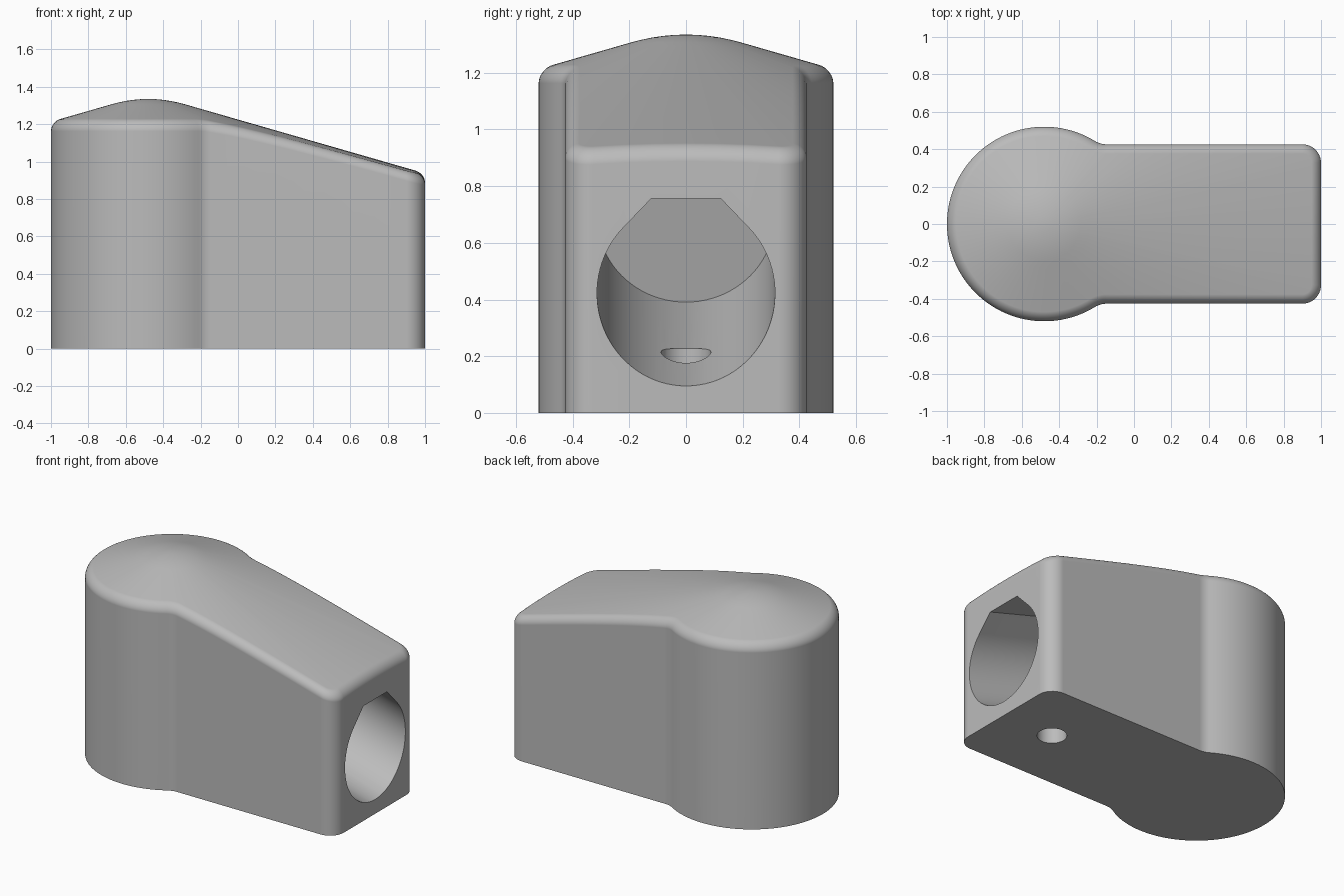
import bpy, bmesh, math

if "Cube" in bpy.data.objects:
    bpy.data.objects.remove(bpy.data.objects["Cube"])

CX, R_HEAD = -0.48, 0.52        # round head centre and radius
HALF_W, R_CORNER = 0.426, 0.1   # arm half width, corner radius
R_NECK, R_TOP = 0.12, 0.05      # neck blend, top edge rounding
SLOPE, R_TIP = 0.2876, 0.195    # conical roof slope, tip rounding
TILT = math.atan(SLOPE)


def roof(x, y):
    r = math.hypot(x - CX, y)
    if r < R_TIP:
        return 1.363 - SLOPE * (R_TIP / 2 + r * r / (2 * R_TIP))
    return 1.363 - SLOPE * r


def outline():
    """Keyhole outline as (x, y, normal angle), counter-clockwise."""
    cy = HALF_W + R_NECK
    dx = math.sqrt((R_HEAD + R_NECK) ** 2 - cy ** 2)
    phi, nx = math.atan2(cy, dx), CX + dx
    half = [(1, 0, 0), (1, 0.11, 0), (1, 0.22, 0)]
    for i in range(13):                                   # arm corner
        a = math.pi / 2 * i / 12
        half.append((1 - R_CORNER + R_CORNER * math.cos(a),
                     HALF_W - R_CORNER + R_CORNER * math.sin(a), a))
    for i in range(1, 12):                                # arm side
        half.append((1 - R_CORNER + (nx - 1 + R_CORNER) * i / 12, HALF_W, math.pi / 2))
    for i in range(9):                                    # neck blend
        a = math.pi / 2 + (phi - math.pi / 2) * i / 8
        half.append((nx - R_NECK * math.cos(a), cy - R_NECK * math.sin(a), a))
    for i in range(1, 41):                                # round head
        a = phi + (math.pi - phi) * i / 40
        half.append((CX + R_HEAD * math.cos(a), R_HEAD * math.sin(a), a))
    return half + [(x, -y, -a) for x, y, a in half[-2:0:-1]]


def make_object(name, rings, tip=None):
    """Skin a list of equal rings, closing both ends."""
    bm = bmesh.new()
    vs = [[bm.verts.new(p) for p in ring] for ring in rings]
    n = len(vs[0])
    for lo, hi in zip(vs, vs[1:]):
        for i in range(n):
            j = (i + 1) % n
            bm.faces.new((lo[i], lo[j], hi[j], hi[i]))
    bm.faces.new(vs[0][::-1])
    if tip:
        t = bm.verts.new(tip)
        for i in range(n):
            bm.faces.new((vs[-1][i], vs[-1][(i + 1) % n], t))
    else:
        bm.faces.new(vs[-1])
    bmesh.ops.recalc_face_normals(bm, faces=bm.faces)
    me = bpy.data.meshes.new(name)
    bm.to_mesh(me)
    bm.free()
    ob = bpy.data.objects.new(name, me)
    bpy.context.collection.objects.link(ob)
    return ob


# Housing body: straight walls, rounded top edge, conical roof
pts = outline()
rings = [[(x, y, 0) for x, y, a in pts]]
for k in range(9):
    t = math.pi / 2 * k / 8
    inset, drop = R_TOP * (1 - math.cos(t)), R_TOP * (1 - math.sin(t))
    ring = []
    for x, y, a in pts:
        px, py = x - inset * math.cos(a), y - inset * math.sin(a)
        ring.append((px, py, roof(px, py) - drop))
    rings.append(ring)
for r in (0.24, R_TIP, 0.16, 0.12, 0.08, 0.04):
    ring = []
    for x, y, _ in rings[9]:
        a = math.atan2(y, x - CX)
        px, py = CX + r * math.cos(a), r * math.sin(a)
        ring.append((px, py, roof(px, py)))
    rings.append(ring)
body = make_object("housing", rings, (CX, 0, roof(CX, 0)))

# Tilted bore cutter: circle with a flat-topped 45 degree roof
R_BORE, FLAT = 0.314, 0.322
peak = R_BORE * math.sqrt(2) - FLAT
prof = [(peak, FLAT), (-peak, FLAT)]
for i in range(65):
    a = math.radians(135 + 270 * i / 64)
    prof.append((R_BORE * math.cos(a), R_BORE * math.sin(a)))
ct, st = math.cos(TILT), math.sin(TILT)
z0 = 0.095 + R_BORE / ct
t0 = R_BORE * st / ct


def bore_ring(t):
    return [(1 - t * ct + v * st, u, z0 + t * st + v * ct) for u, v in prof]


bore = make_object("bore_cutter", [bore_ring(-0.4), bore_ring(1.07 - t0)])

# Drain hole cutter through the floor into the bore
drain = make_object("drain_cutter", [
    [(0.63 + 0.088 * math.cos(math.tau * i / 40), 0.088 * math.sin(math.tau * i / 40), z)
     for i in range(40)] for z in (-0.1, 0.4)])

bpy.context.view_layer.objects.active = body
body.select_set(True)
for cutter in (bore, drain):
    cutter.hide_render = True
    mod = body.modifiers.new("cut", 'BOOLEAN')
    mod.operation, mod.solver, mod.object = 'DIFFERENCE', 'EXACT', cutter
    bpy.ops.object.modifier_apply(modifier=mod.name)
    bpy.data.objects.remove(cutter)

# Shading and colour
bpy.ops.object.shade_smooth_by_angle(angle=math.radians(30))
wn = body.modifiers.new("weighted_normals", 'WEIGHTED_NORMAL')
wn.keep_sharp = True
mat = bpy.data.materials.new("light_grey")
mat.diffuse_color = (0.5, 0.5, 0.5, 1)
mat.use_nodes = True
mat.node_tree.nodes["Principled BSDF"].inputs["Base Color"].default_value = mat.diffuse_color
body.data.materials.clear()
body.data.materials.append(mat)
